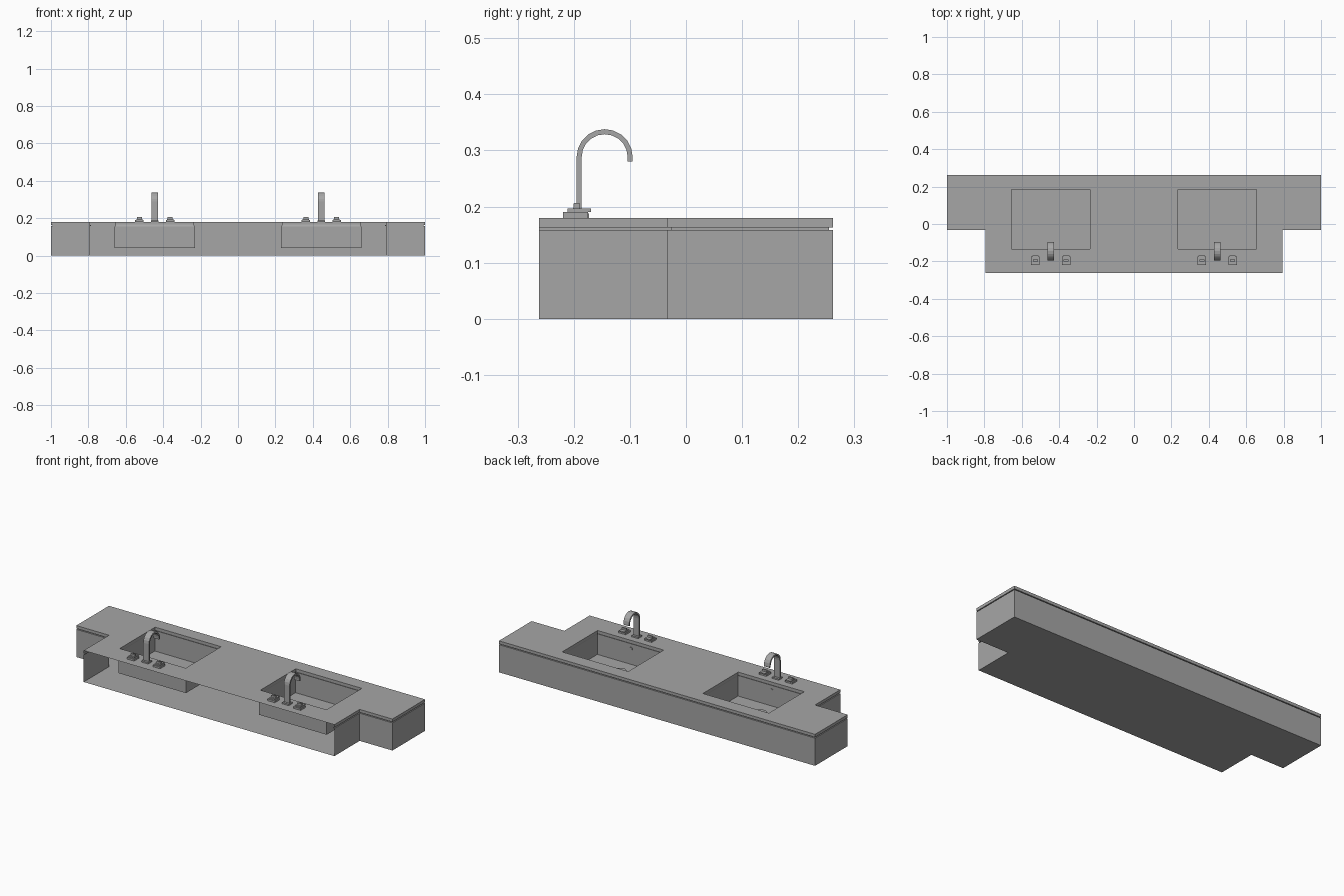
import bpy, bmesh, math

if "Cube" in bpy.data.objects:
    bpy.data.objects.remove(bpy.data.objects["Cube"], do_unlink=True)

grey = bpy.data.materials.new("plain grey")
grey.use_nodes = True
colour = (0.38, 0.38, 0.38, 1)
grey.diffuse_color = colour
grey.node_tree.nodes["Principled BSDF"].inputs["Base Color"].default_value = colour

W, STEM, D, NOTCH, TOP = 1.0, 0.793, 0.262, -0.033, 0.18
SINK_X, SINK_Y, HALF_X, HALF_Y = 0.445, 0.025, 0.209, 0.16


def finish(name, bm):
    mesh = bpy.data.meshes.new(name)
    bm.to_mesh(mesh)
    bm.free()
    mesh.materials.append(grey)
    obj = bpy.data.objects.new(name, mesh)
    bpy.context.collection.objects.link(obj)
    return obj


def skin(bm, rings, closed=True):
    """Join successive rings of points with quads."""
    rows = [[bm.verts.new(p) for p in ring] for ring in rings]
    for a, b in zip(rows, rows[1:]):
        n = len(a)
        for i in range(n if closed else n - 1):
            j = (i + 1) % n
            bm.faces.new((a[i], a[j], b[j], b[i]))
    return rows


def rect(cx, cy, hx, hy, z):
    return [(cx - hx, cy - hy, z), (cx + hx, cy - hy, z),
            (cx + hx, cy + hy, z), (cx - hx, cy + hy, z)]


def block(name, cx, cy, levels):
    """Stack of rectangles given as (half x, half y, z)."""
    bm = bmesh.new()
    rows = skin(bm, [rect(cx, cy, *level) for level in levels])
    bm.faces.new(rows[0][::-1])
    bm.faces.new(rows[-1])
    return finish(name, bm)


def disc(name, centre, radius, depth, turn):
    bpy.ops.mesh.primitive_cylinder_add(vertices=16, radius=radius, depth=depth,
                                        location=centre, rotation=(turn, 0, 0))
    obj = bpy.context.object
    obj.name = name
    obj.data.materials.append(grey)


def outline(inset, z):
    """Stepped plan, open along the wall side."""
    half = [(STEM - inset, -D), (STEM - inset, NOTCH + inset),
            (W - inset, NOTCH + inset), (W - inset, D - inset)]
    return [(x, y, z) for x, y in half] + [(-x, y, z) for x, y in half[::-1]]


# Cabinet walls with the floor
bm = bmesh.new()
rows = skin(bm, [outline(0, 0), outline(0, 0.158), outline(0.007, 0.158)], closed=False)
bm.faces.new(rows[0][::-1])
finish("cabinet", bm)

# Recessed reveal strip between cabinet and counter
bm = bmesh.new()
skin(bm, [outline(0.007, 0.158), outline(0.007, 0.163)], closed=False)
finish("shadow_gap", bm)

# Counter lip
bm = bmesh.new()
skin(bm, [outline(0.007, 0.163), outline(0, 0.163), outline(0, TOP)], closed=False)
finish("counter_lip", bm)

# Counter top with two openings
bm = bmesh.new()
right = [SINK_X - HALF_X, SINK_X + HALF_X, STEM, W]
xs = [-x for x in right[::-1]] + right
ys = [-D, SINK_Y - HALF_Y, NOTCH, SINK_Y + HALF_Y, D]
for x0, x1 in zip(xs, xs[1:]):
    for y0, y1 in zip(ys, ys[1:]):
        mx, my = abs(x0 + x1) / 2, (y0 + y1) / 2
        in_sink = abs(mx - SINK_X) < HALF_X and abs(my - SINK_Y) < HALF_Y
        in_notch = mx > STEM and my < NOTCH
        if not (in_sink or in_notch):
            bm.faces.new([bm.verts.new(p) for p in
                          ((x0, y0, TOP), (x1, y0, TOP), (x1, y1, TOP), (x0, y1, TOP))])
bmesh.ops.remove_doubles(bm, verts=bm.verts, dist=1e-5)
bmesh.ops.dissolve_limit(bm, angle_limit=0.01, verts=bm.verts, edges=bm.edges)
finish("counter_top", bm)

for side, sign in (("left", 1), ("right", -1)):
    cx = sign * SINK_X

    # Undermount basin, drain and overflow
    bm = bmesh.new()
    rows = skin(bm, [rect(cx, SINK_Y, HALF_X + grow, HALF_Y + grow, z) for grow, z in
                     ((0, TOP), (0, 0.165), (0.005, 0.155), (0.005, 0.04))])
    bm.faces.new(rows[-1])
    bmesh.ops.reverse_faces(bm, faces=bm.faces)
    finish(side + "_basin", bm)
    disc(side + "_drain", (cx, -0.038, 0.042), 0.034, 0.004, 0)
    disc(side + "_overflow", (cx, SINK_Y - HALF_Y - 0.004, 0.13), 0.009, 0.004, math.pi / 2)

    # Gooseneck spout: flat bar swept along an arc
    cy, cz, r, t, hw = -0.145, 0.288, 0.0455, 0.0045, 0.018
    path = [(cy - r, TOP, math.pi)]
    for i in range(11):
        a = math.pi * (1 - i / 10)
        path.append((cy + r * math.cos(a), cz + r * math.sin(a), a))
    path.append((cy + r, 0.28, 0))
    bm = bmesh.new()
    rings = []
    for y, z, a in path:
        dy, dz = t * math.cos(a), t * math.sin(a)
        rings.append([(cx - hw, y - dy, z - dz), (cx + hw, y - dy, z - dz),
                      (cx + hw, y + dy, z + dz), (cx - hw, y + dy, z + dz)])
    rows = skin(bm, rings)
    bm.faces.new(rows[0])
    bm.faces.new(rows[-1][::-1])
    bmesh.ops.recalc_face_normals(bm, faces=bm.faces)
    finish(side + "_spout", bm)
    block(side + "_spout_base", cx, -0.19, [(0.021, 0.017, TOP), (0.021, 0.017, 0.188)])

    # Pair of lever handles
    for hand, off in (("outer", 0.082), ("inner", -0.082)):
        hx = cx + sign * off
        name = side + "_" + hand + "_handle"
        block(name + "_base", hx, -0.197, [(0.023, 0.022, TOP), (0.023, 0.022, 0.19)])
        block(name + "_lever", hx, -0.19, [(0.017, 0.021, 0.19), (0.017, 0.021, 0.197)])
        block(name + "_knob", hx, -0.195, [(0.014, 0.006, 0.197), (0.014, 0.005, 0.206)])
